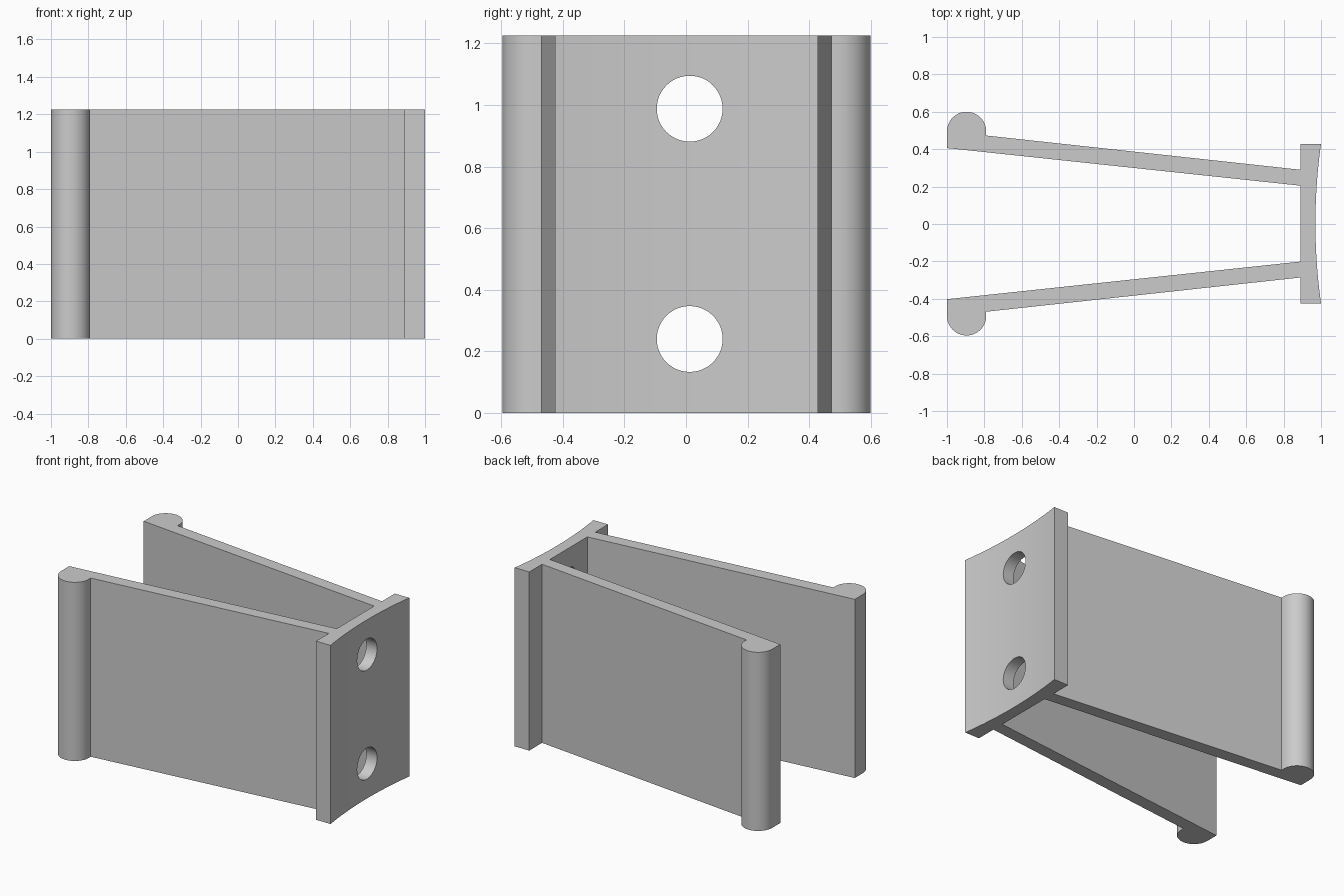
import bpy, bmesh, math
from mathutils import Matrix

cube = bpy.data.objects.get("Cube")
if cube:
    bpy.data.objects.remove(cube, do_unlink=True)

HEIGHT = 1.226

grey = bpy.data.materials.new("plain grey")
grey.use_nodes = True
colour = (0.6, 0.6, 0.6, 1)
grey.diffuse_color = colour
grey.node_tree.nodes["Principled BSDF"].inputs["Base Color"].default_value = colour


def arc(cx, cy, r, start, end, steps):
    """Points along an arc, angles in degrees."""
    angles = [math.radians(start + (end - start) * i / steps) for i in range(steps + 1)]
    return [(cx + r * math.cos(a), cy + r * math.sin(a)) for a in angles]


def add_object(name, bm):
    bmesh.ops.recalc_face_normals(bm, faces=bm.faces)
    mesh = bpy.data.meshes.new(name)
    bm.to_mesh(mesh)
    bm.free()
    mesh.materials.append(grey)
    obj = bpy.data.objects.new(name, mesh)
    bpy.context.collection.objects.link(obj)
    return obj


# Half outline: inner web, arm, rounded bead, arm, flange edge
half = [(0.89, 0.203), (-1.0, 0.404)]
half += arc(-0.895, 0.493, 0.105, 180, 0, 24)
half += [(-0.79, 0.471), (0.89, 0.288), (0.89, 0.427)]

# Shallow concave mounting face
width, sag = 0.427, 0.03
radius = (width ** 2 + sag ** 2) / (2 * sag)
spread = math.degrees(math.asin(width / radius))
face_arc = arc(0.97 + radius, 0, radius, 180 - spread, 180 + spread, 24)

# Full outline, the second half mirrored across the centre line
outline = half + face_arc + [(x, -y) for x, y in reversed(half)]
bm = bmesh.new()
base = bm.faces.new([bm.verts.new((x, y + 0.002, 0)) for x, y in outline])
top = bmesh.ops.extrude_face_region(bm, geom=[base])["geom"]
bmesh.ops.translate(bm, vec=(0, 0, HEIGHT),
                    verts=[v for v in top if isinstance(v, bmesh.types.BMVert)])
bracket = add_object("forked_bracket", bm)

# Two bolt holes through the mounting face
for name, z in (("lower", 0.24), ("upper", 0.988)):
    bm = bmesh.new()
    place = Matrix.Translation((0.95, 0.012, z)) @ Matrix.Rotation(math.pi / 2, 4, "Y")
    bmesh.ops.create_cone(bm, cap_ends=True, segments=48, radius1=0.107,
                          radius2=0.107, depth=0.4, matrix=place)
    cutter = add_object(name + "_hole_cutter", bm)
    cutter.hide_render = True
    cutter.hide_set(True)
    cutter.display_type = "WIRE"
    cut = bracket.modifiers.new(name + " hole", "BOOLEAN")
    cut.operation = "DIFFERENCE"
    cut.solver = "EXACT"
    cut.object = cutter

# Bake the holes, then shade the curved surfaces smooth
bpy.ops.object.select_all(action="DESELECT")
bracket.select_set(True)
bpy.context.view_layer.objects.active = bracket
for mod in list(bracket.modifiers):
    bpy.ops.object.modifier_apply(modifier=mod.name)
for obj in [o for o in bpy.data.objects if o.name.endswith("_hole_cutter")]:
    bpy.data.objects.remove(obj, do_unlink=True)
bpy.ops.object.shade_smooth_by_angle(angle=math.radians(20))
